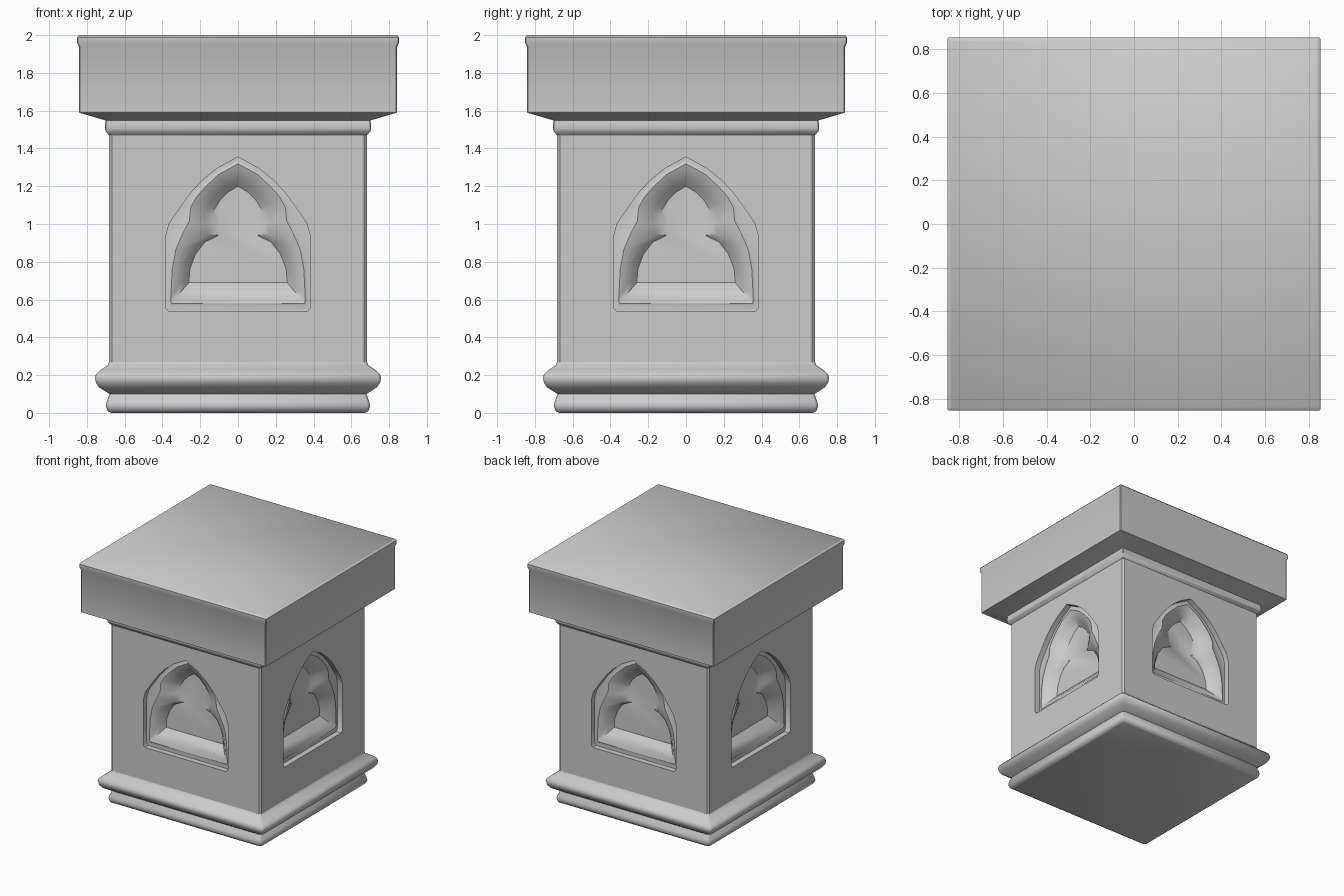
import bpy, bmesh, math
from mathutils import Matrix

if "Cube" in bpy.data.objects:
    bpy.data.objects.remove(bpy.data.objects["Cube"])

stone = bpy.data.materials.new("grey_stone")
stone.diffuse_color = (0.6, 0.6, 0.6, 1)
stone.use_nodes = True
stone.node_tree.nodes["Principled BSDF"].inputs["Base Color"].default_value = stone.diffuse_color


def finish(bm, name):
    bmesh.ops.recalc_face_normals(bm, faces=bm.faces)
    me = bpy.data.meshes.new(name)
    bm.to_mesh(me)
    bm.free()
    ob = bpy.data.objects.new(name, me)
    bpy.context.collection.objects.link(ob)
    me.materials.append(stone)
    return ob


def bridge(bm, a, b):
    n = len(a)
    for i in range(n):
        bm.faces.new((a[i], a[(i + 1) % n], b[(i + 1) % n], b[i]))


def square_stack(name, profile, chamfer=0.015, bottom=True, top=True):
    """Chamfered square rings, given as (half width, height), joined upwards."""
    bm = bmesh.new()
    rings = []
    for h, z in profile:
        k = h - chamfer
        pts = [(k, -h), (h, -k), (h, k), (k, h), (-k, h), (-h, k), (-h, -k), (-k, -h)]
        rings.append([bm.verts.new((x, y, z)) for x, y in pts])
    for a, b in zip(rings, rings[1:]):
        bridge(bm, a, b)
    if bottom:
        bm.faces.new(rings[0][::-1])
    if top:
        bm.faces.new(rings[-1])
    return finish(bm, name)


def smooth(ob, angle):
    bpy.ops.object.select_all(action='DESELECT')
    ob.select_set(True)
    bpy.context.view_layer.objects.active = ob
    bpy.ops.object.shade_smooth_by_angle(angle=math.radians(angle))


# Base moulding, shaft and overhanging cap
base = square_stack("base_moulding", [
    (0.67, 0), (0.69, 0.01), (0.70, 0.035), (0.695, 0.06), (0.68, 0.10),
    (0.735, 0.135), (0.752, 0.16), (0.758, 0.185), (0.752, 0.205),
    (0.735, 0.222), (0.69, 0.252), (0.683, 0.27)], top=False)
shaft = square_stack("shaft", [(0.683, 0.27), (0.683, 1.47)])
cap = square_stack("cap", [
    (0.683, 1.47), (0.70, 1.49), (0.704, 1.505), (0.704, 1.53), (0.70, 1.548),
    (0.843, 1.59), (0.843, 1.94), (0.853, 1.962), (0.853, 1.988), (0.842, 2.0)],
    chamfer=0.006, bottom=False)

# Niche outlines, right half from apex down to sill
arch = [(0, 1.355), (.11, 1.295), (.19, 1.23), (.25, 1.165), (.29, 1.11),
        (.325, 1.06), (.365, 1.0), (.385, .93), (.385, .75), (.385, .56), (.37, .54)]
rim = [(0, 1.335), (.11, 1.275), (.18, 1.21), (.235, 1.15), (.268, 1.09),
       (.275, 1.02), (.315, .96), (.35, .86), (.365, .75), (.37, .58), (.365, .565)]
trefoil = [(0, 1.20), (.05, 1.17), (.095, 1.125), (.12, 1.085), (.13, 1.05),
           (.125, 1.0), (.10, .94), (.175, .905), (.225, .84), (.255, .76), (.26, .69)]


def blend(a, b, t):
    return [(p[0] + (q[0] - p[0]) * t, p[1] + (q[1] - p[1]) * t) for p, q in zip(a, b)]


# Recess sections from outside the wall to the back panel: outline, depth
sections = [(arch, -0.05), (arch, 0.045), (rim, 0.046),
            (blend(rim, trefoil, 0.12), 0.037), (blend(rim, trefoil, 0.35), 0.05),
            (blend(rim, trefoil, 0.7), 0.085), (trefoil, 0.12)]

# Cutter for the four niches
bm = bmesh.new()
for side in range(4):
    turn = Matrix.Rotation(side * math.pi / 2, 4, 'Z')
    loops = []
    for outline, depth in sections:
        full = outline + [(-x, z) for x, z in reversed(outline[1:])]
        loops.append([bm.verts.new(turn @ Matrix.Translation((x, depth - 0.683, z)).translation)
                      for x, z in full])
    for a, b in zip(loops, loops[1:]):
        bridge(bm, a, b)
    bm.faces.new(loops[0][::-1])
    bm.faces.new(loops[-1])
cutter = finish(bm, "niche_cutter")

mod = shaft.modifiers.new("niches", 'BOOLEAN')
mod.operation = 'DIFFERENCE'
mod.solver = 'EXACT'
mod.object = cutter
bpy.context.view_layer.objects.active = shaft
bpy.ops.object.modifier_apply(modifier="niches")
bpy.data.objects.remove(cutter)

# Soft mouldings with crisp arrises
smooth(base, 44)
smooth(shaft, 40)
smooth(cap, 40)
